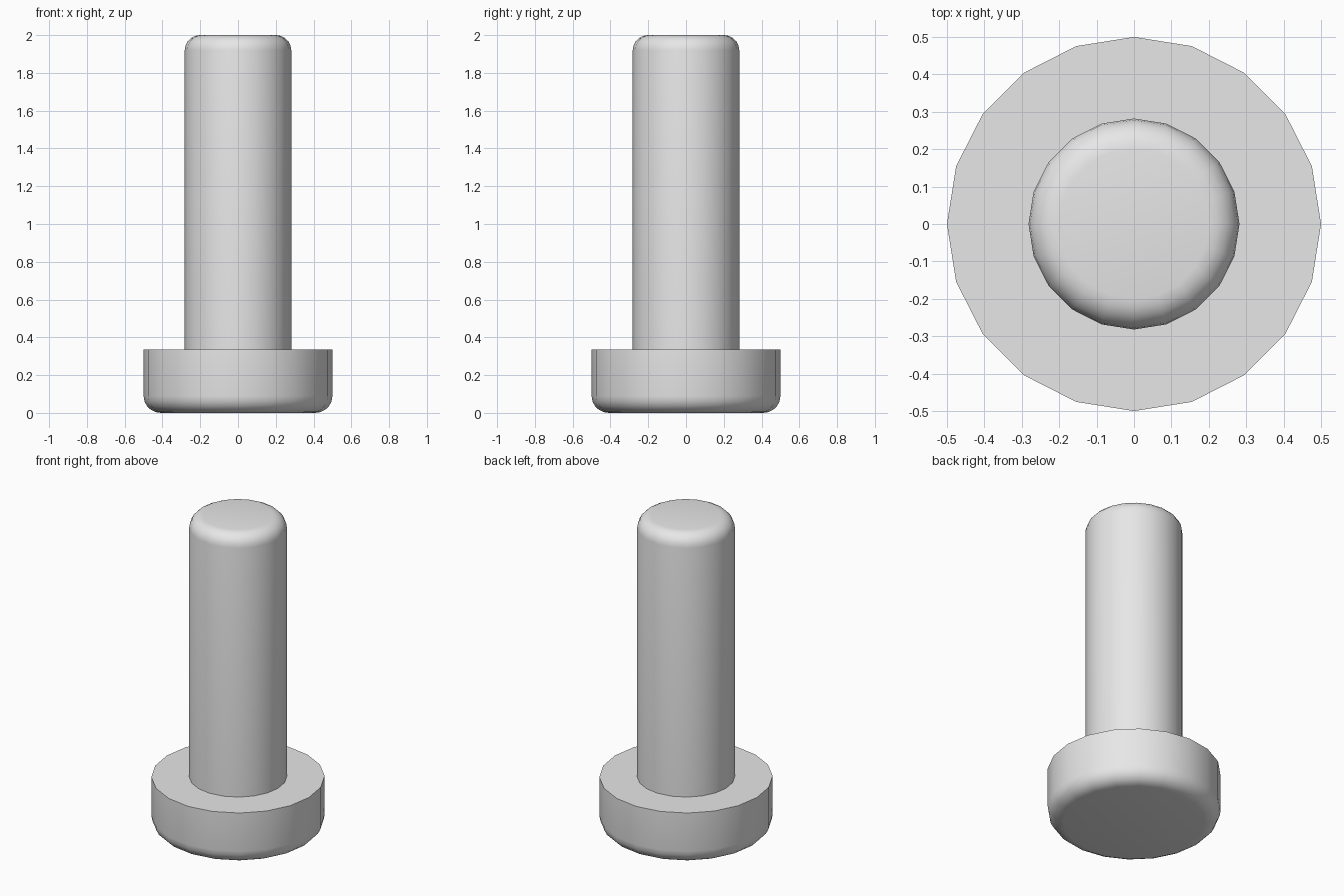
import bpy, bmesh, math
from mathutils import Matrix

cube = bpy.data.objects.get("Cube")
if cube:
    bpy.data.objects.remove(cube, do_unlink=True)

SIDES = 20

grey = bpy.data.materials.new("plain grey")
grey.use_nodes = True
colour = (0.8, 0.8, 0.8, 1)
grey.diffuse_color = colour
grey.node_tree.nodes["Principled BSDF"].inputs["Base Color"].default_value = colour


def rounded_cylinder(name, radius, bottom, top, rim, rounding):
    """Upright cylinder with the rim at height `rim` rounded over."""
    bm = bmesh.new()
    bmesh.ops.create_cone(bm, cap_ends=True, segments=SIDES, radius1=radius,
                          radius2=radius, depth=top - bottom,
                          matrix=Matrix.Translation((0, 0, (top + bottom) / 2)))
    edges = [e for e in bm.edges if all(abs(v.co.z - rim) < 1e-4 for v in e.verts)]
    bmesh.ops.bevel(bm, geom=edges, offset=rounding, offset_type='OFFSET',
                    segments=5, profile=0.5, affect='EDGES')
    mesh = bpy.data.meshes.new(name)
    bm.to_mesh(mesh)
    bm.free()
    mesh.materials.append(grey)
    obj = bpy.data.objects.new(name, mesh)
    bpy.context.collection.objects.link(obj)
    bpy.ops.object.select_all(action='DESELECT')
    obj.select_set(True)
    bpy.context.view_layer.objects.active = obj
    bpy.ops.object.shade_smooth_by_angle(angle=math.radians(30))
    return obj


# Wide head, rounded underneath, and the shaft, rounded at its tip
rounded_cylinder("head", 0.5, 0, 0.335, 0, 0.09)
rounded_cylinder("shaft", 0.282, 0.335, 2, 2, 0.08)
